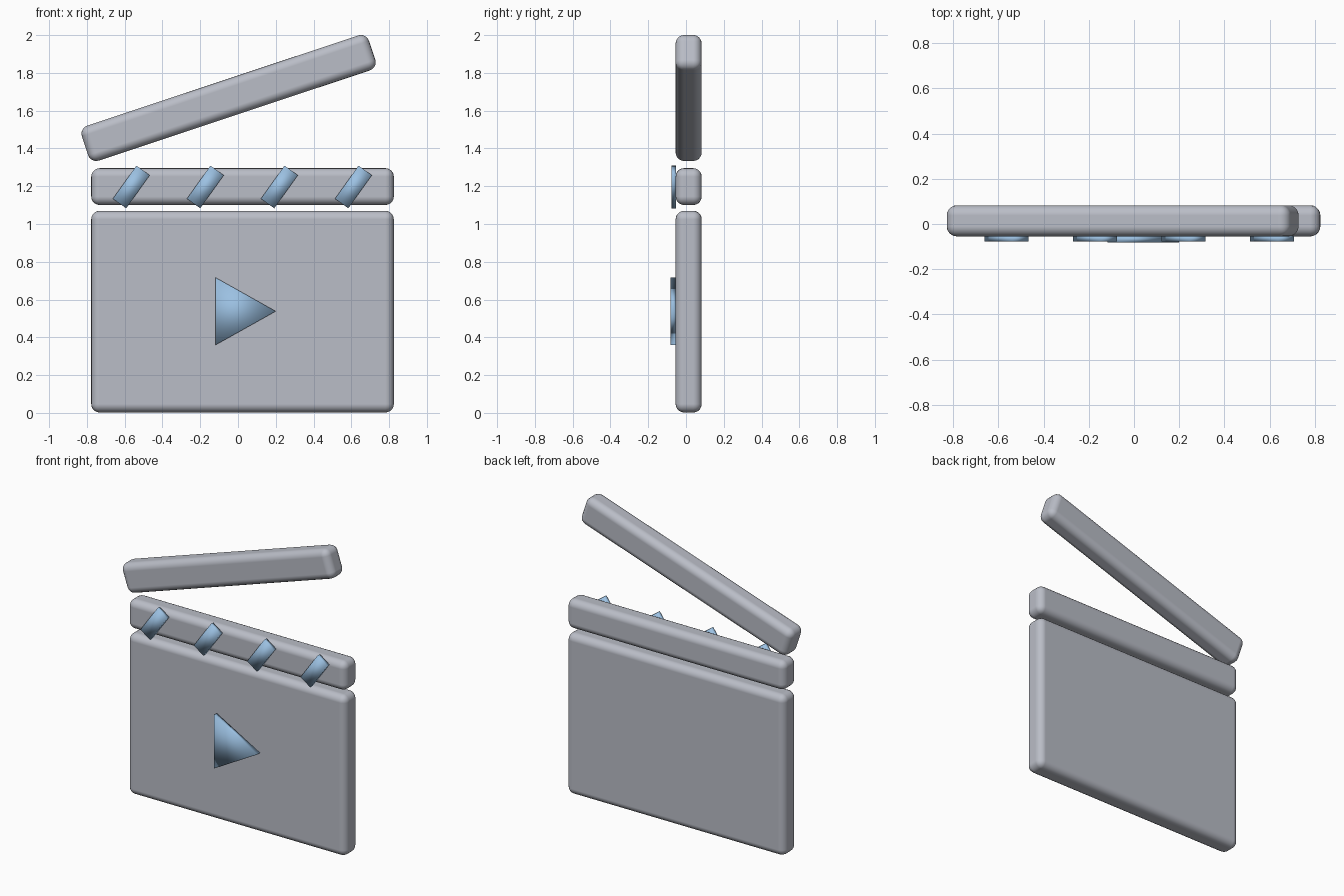
import bpy, bmesh
from math import radians, sin, cos
from mathutils import Vector

cube = bpy.data.objects.get("Cube")
if cube:
    bpy.data.objects.remove(cube, do_unlink=True)


def material(name, rgb):
    mat = bpy.data.materials.new(name)
    mat.use_nodes = True
    mat.diffuse_color = (*rgb, 1)
    mat.node_tree.nodes["Principled BSDF"].inputs["Base Color"].default_value = (*rgb, 1)
    return mat


GREY = material("soft grey", (0.49, 0.51, 0.57))
BLUE = material("sky blue", (0.33, 0.53, 0.76))

BODY_FRONT, BODY_BACK = -0.055, 0.083


def prism(name, outline, front, back, mat):
    """Extrude a front outline of (x, z) points from front to back in y."""
    bm = bmesh.new()
    face = bm.faces.new([bm.verts.new((x, front, z)) for x, z in outline])
    extruded = bmesh.ops.extrude_face_region(bm, geom=[face])["geom"]
    verts = [v for v in extruded if isinstance(v, bmesh.types.BMVert)]
    bmesh.ops.translate(bm, verts=verts, vec=Vector((0, back - front, 0)))
    bmesh.ops.recalc_face_normals(bm, faces=bm.faces)
    for f in bm.faces:
        f.smooth = True
    mesh = bpy.data.meshes.new(name)
    bm.to_mesh(mesh)
    bm.free()
    mesh.materials.append(mat)
    obj = bpy.data.objects.new(name, mesh)
    bpy.context.collection.objects.link(obj)
    return obj


def rectangle(cx, cz, width, height, degrees=0):
    """Corners of a rectangle turned in the front plane."""
    a = radians(degrees)
    corners = [(-1, -1), (1, -1), (1, 1), (-1, 1)]
    return [(cx + u * width / 2 * cos(a) - v * height / 2 * sin(a),
             cz + u * width / 2 * sin(a) + v * height / 2 * cos(a)) for u, v in corners]


def rounded_slab(name, *rect):
    obj = prism(name, rectangle(*rect), BODY_FRONT, BODY_BACK, GREY)
    bevel = obj.modifiers.new("rounded edges", 'BEVEL')
    bevel.width = 0.045
    bevel.segments = 5
    bevel.harden_normals = True
    return obj


# Slate board, fixed bar and raised clapper bar
rounded_slab("slate_board", 0.024, 0.536, 1.602, 1.068)
rounded_slab("lower_bar", 0.024, 1.198, 1.602, 0.195)
rounded_slab("clapper_bar", -0.05, 1.667, 1.602, 0.195, 18.4)

# Slanted stripes across the fixed bar
for i in range(4):
    prism(f"stripe_{i + 1}", rectangle(-0.565 + i * 0.392, 1.196, 0.087, 0.215, -35.5),
          -0.077, -0.052, BLUE)

# Play triangle on the board
prism("play_triangle", [(-0.118, 0.36), (0.2, 0.538), (-0.118, 0.716)], -0.083, -0.052, BLUE)
